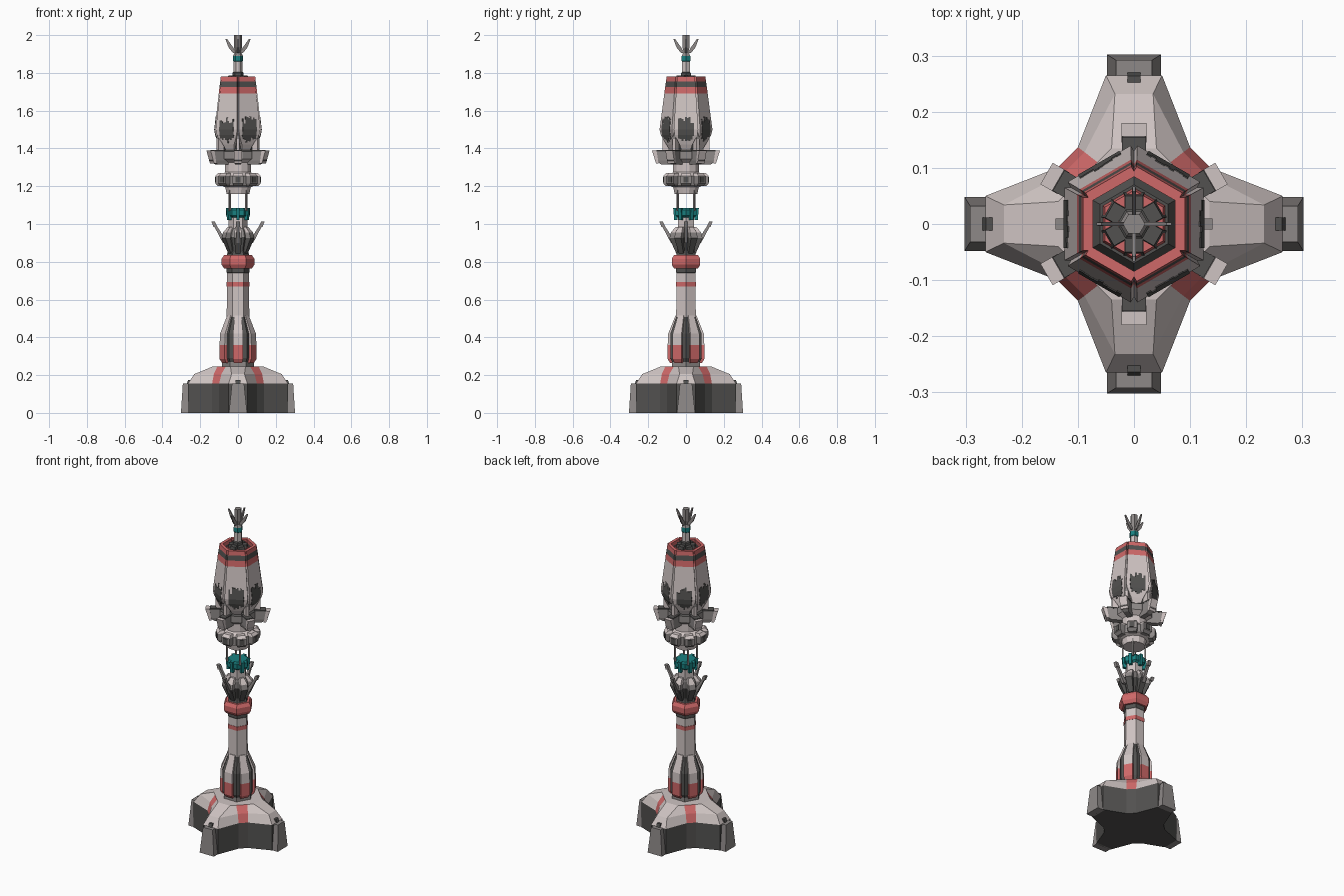
import bpy, bmesh, random
from math import sin, cos, pi, radians

random.seed(4)
if "Cube" in bpy.data.objects:
    bpy.data.objects.remove(bpy.data.objects["Cube"])

COLOURS = {
    "light": ("warm light grey", (0.62, 0.55, 0.54)),
    "mid": ("mid grey", (0.27, 0.25, 0.245)),
    "dark": ("dark grey", (0.085, 0.083, 0.08)),
    "red": ("faded red", (0.62, 0.14, 0.14)),
    "teal": ("teal", (0.01, 0.22, 0.22)),
}
KEYS = list(COLOURS)
MATERIALS = []
for label, rgb in COLOURS.values():
    m = bpy.data.materials.new(label)
    m.use_nodes = True
    m.diffuse_color = (*rgb, 1)
    m.node_tree.nodes["Principled BSDF"].inputs["Base Color"].default_value = (*rgb, 1)
    MATERIALS.append(m)


def add_loft(bm, rings, cols):
    """Skin stacked rings; one colour per band, or a colour rule by side index."""
    rows = [[bm.verts.new(p) for p in ring] for ring in rings]
    n = len(rows[0])
    for k, (a, b) in enumerate(zip(rows, rows[1:])):
        for i in range(n):
            j = (i + 1) % n
            f = bm.faces.new((a[i], a[j], b[j], b[i]))
            col = cols[k](i) if callable(cols[k]) else cols[k]
            f.material_index = KEYS.index(col)
    for row, col in ((rows[0][::-1], cols[0]), (rows[-1], cols[-1])):
        f = bm.faces.new(row)
        f.material_index = KEYS.index("light" if callable(col) else col)


def finish(name, bm):
    bmesh.ops.recalc_face_normals(bm, faces=bm.faces)
    mesh = bpy.data.meshes.new(name)
    bm.to_mesh(mesh)
    bm.free()
    for m in MATERIALS:
        mesh.materials.append(m)
    ob = bpy.data.objects.new(name, mesh)
    bpy.context.collection.objects.link(ob)
    return ob


def prism(name, profile, cols, sides=6, turn=0.0):
    """Polygonal column from (z, radius) rows."""
    bm = bmesh.new()
    rings = [[(r * cos(turn + 2 * pi * i / sides), r * sin(turn + 2 * pi * i / sides), z)
              for i in range(sides)] for z, r in profile]
    add_loft(bm, rings, cols)
    return finish(name, bm)


def slab(bm, rows, cols, angle, shift=0.0):
    """Radial block from (z, inner, outer, half width) rows."""
    c, s = cos(angle), sin(angle)
    rings = []
    for z, r0, r1, w in rows:
        pts = ((r0, shift - w), (r1, shift - w), (r1, shift + w), (r0, shift + w))
        rings.append([(x * c - y * s, x * s + y * c, z) for x, y in pts])
    add_loft(bm, rings, cols)


def spokes(name, rows, cols, count, start=0):
    bm = bmesh.new()
    for k in range(count):
        slab(bm, rows, cols, radians(start) + 2 * pi * k / count)
    return finish(name, bm)


# Four-armed base with red diagonal valleys
def star(z, tip, tip_w, d0, d1):
    ring = []
    for k in range(4):
        c, s = cos(k * pi / 2), sin(k * pi / 2)
        for x, y in ((tip, -tip_w), (tip, tip_w), (d1, d0), (d0, d1)):
            ring.append((x * c - y * s, x * s + y * c, z))
    return ring


def valley(i):
    return "red" if i % 4 == 2 else "light"


bm = bmesh.new()
add_loft(bm, [star(0, 0.265, 0.05, 0.10, 0.137), star(0.155, 0.265, 0.05, 0.10, 0.137),
              star(0.205, 0.232, 0.034, 0.088, 0.128), star(0.245, 0.135, 0.04, 0.065, 0.11)],
         ["dark", valley, valley])
finish("base", bm)
spokes("base_feet", [(0, 0.255, 0.302, 0.048), (0.155, 0.255, 0.292, 0.032)], ["mid"], 4)
spokes("foot_latches", [(0.15, 0.255, 0.272, 0.012), (0.175, 0.25, 0.264, 0.012)], ["dark"], 4)

# Lower bulb: dark core with six clad panels
prism("bulb_core", [(0.24, 0.085), (0.27, 0.085), (0.29, 0.095), (0.42, 0.095), (0.52, 0.055)],
      ["mid", "dark", "dark", "dark"])
spokes("bulb_panels", [(0.265, 0.06, 0.085, 0.022), (0.285, 0.06, 0.097, 0.027),
                       (0.36, 0.06, 0.097, 0.027), (0.42, 0.06, 0.094, 0.027),
                       (0.515, 0.03, 0.056, 0.018)],
       ["red", "red", "light", "light"], 6, 30)

# Column, stripe and red ring
prism("column", [(0.5, 0.06), (0.74, 0.058), (0.745, 0.062), (0.78, 0.062)],
      ["light", "dark", "dark"])
prism("column_stripe", [(0.668, 0.0605), (0.692, 0.0605)], ["red"])
prism("red_ring", [(0.765, 0.074), (0.785, 0.087), (0.815, 0.087), (0.835, 0.074)], ["red"] * 3)

# Flared neck with side arms
prism("neck", [(0.83, 0.062), (0.86, 0.05), (0.93, 0.068), (0.965, 0.06), (0.975, 0.05),
               (1.045, 0.05)], ["dark", "dark", "mid", "mid", "light"])
spokes("neck_blades", [(0.845, 0.03, 0.052, 0.014), (0.925, 0.04, 0.088, 0.02),
                       (0.955, 0.04, 0.08, 0.02), (0.985, 0.03, 0.055, 0.012)],
       ["dark", "mid", "light"], 6, 30)
spokes("neck_arms", [(0.90, 0.055, 0.08, 0.009), (0.995, 0.115, 0.13, 0.007)], ["mid"], 4)
spokes("arm_tips", [(0.985, 0.11, 0.13, 0.01), (1.012, 0.122, 0.14, 0.01)], ["mid"], 4)

# Teal energy ring and the rods that carry the head
prism("teal_ring", [(1.035, 0.05), (1.045, 0.064), (1.075, 0.064), (1.085, 0.055)], ["teal"] * 3)
spokes("teal_studs", [(1.02, 0.045, 0.062, 0.009), (1.085, 0.045, 0.068, 0.009)], ["teal"], 6, 30)
spokes("support_rods", [(1.07, 0.058, 0.066, 0.004), (1.18, 0.058, 0.066, 0.004)], ["mid"], 4, 45)

# Head collar with pods
prism("collar", [(1.16, 0.062), (1.195, 0.07), (1.205, 0.095), (1.255, 0.095), (1.275, 0.07),
                 (1.325, 0.07), (1.345, 0.10), (1.385, 0.10), (1.41, 0.065)],
      ["light", "light", "mid", "light", "light", "light", "mid", "dark"], 12, pi / 12)
spokes("collar_pods", [(1.2, 0.08, 0.105, 0.022), (1.215, 0.08, 0.12, 0.028),
                       (1.255, 0.08, 0.12, 0.028), (1.27, 0.08, 0.105, 0.022)],
       ["mid", "mid", "light"], 8)
spokes("pod_plates", [(1.22, 0.118, 0.123, 0.014), (1.25, 0.118, 0.123, 0.014)], ["dark"], 8)

# Six outrigger fins
spokes("fins", [(1.315, 0.06, 0.13, 0.016), (1.335, 0.06, 0.165, 0.02),
                (1.385, 0.06, 0.168, 0.02)], ["mid", "mid"], 6, 30)
spokes("fin_tips", [(1.32, 0.145, 0.158, 0.022), (1.388, 0.156, 0.18, 0.022)],
       ["light"], 6, 30)
spokes("fin_tops", [(1.384, 0.09, 0.155, 0.021), (1.392, 0.09, 0.155, 0.021)], ["dark"], 6, 30)
spokes("fin_struts", [(1.385, 0.09, 0.125, 0.009), (1.45, 0.09, 0.125, 0.009),
                      (1.52, 0.09, 0.128, 0.007)], ["light", "mid"], 6, 30)

# Head shell: six petals around a dark core
PETAL = [(1.375, 0.078, 0.018), (1.42, 0.10, 0.034), (1.47, 0.119, 0.06), (1.5, 0.124, 0.065),
         (1.69, 0.102, 0.053), (1.725, 0.098, 0.051), (1.755, 0.094, 0.049), (1.78, 0.091, 0.047)]
spokes("petals", [(z, r - 0.018, r, w) for z, r, w in PETAL],
       ["light"] * 4 + ["red", "dark", "red"], 6)
prism("head_core", [(1.4, 0.085), (1.5, 0.118), (1.7, 0.095), (1.74, 0.07)],
      ["dark"] * 3, 6, pi / 6)
prism("inner_red_ring", [(1.73, 0.066), (1.765, 0.06)], ["red"], 6, pi / 6)
spokes("inner_blocks", [(1.73, 0.03, 0.058, 0.019), (1.785, 0.026, 0.05, 0.016)],
       ["dark"], 6, 30)


# Ragged dark wear patches on the petals
def petal_radius(z):
    for (z0, r0, _), (z1, r1, _) in zip(PETAL, PETAL[1:]):
        if z0 <= z <= z1:
            return r0 + (r1 - r0) * (z - z0) / (z1 - z0)


bm = bmesh.new()
for k in range(6):
    for i in range(-4, 5):
        low = 1.425 + 0.006 * abs(i) + random.uniform(0, 0.02)
        high = 1.575 - 0.003 * abs(i) - random.uniform(0, 0.035)
        rows = [(z, petal_radius(z) - 0.004, petal_radius(z) + 0.002, 0.0048)
                for z in (low, 1.47, 1.5, high)]
        slab(bm, rows, ["dark"] * 3, k * pi / 3, i * 0.0095)
finish("wear_patches", bm)

# Mast and antenna
prism("mast", [(1.7, 0.03), (1.8, 0.03), (1.805, 0.023), (1.86, 0.023), (1.863, 0.026),
               (1.89, 0.026), (1.905, 0.018)],
      ["dark", "dark", "light", "teal", "teal", "mid"])
prism("antenna", [(1.9, 0.014), (1.93, 0.02), (2.0, 0.02)], ["mid", "mid"])
spokes("antenna_fins", [(1.905, 0.008, 0.026, 0.004), (1.935, 0.026, 0.05, 0.004),
                        (1.98, 0.058, 0.067, 0.003)], ["mid", "mid"], 4)
